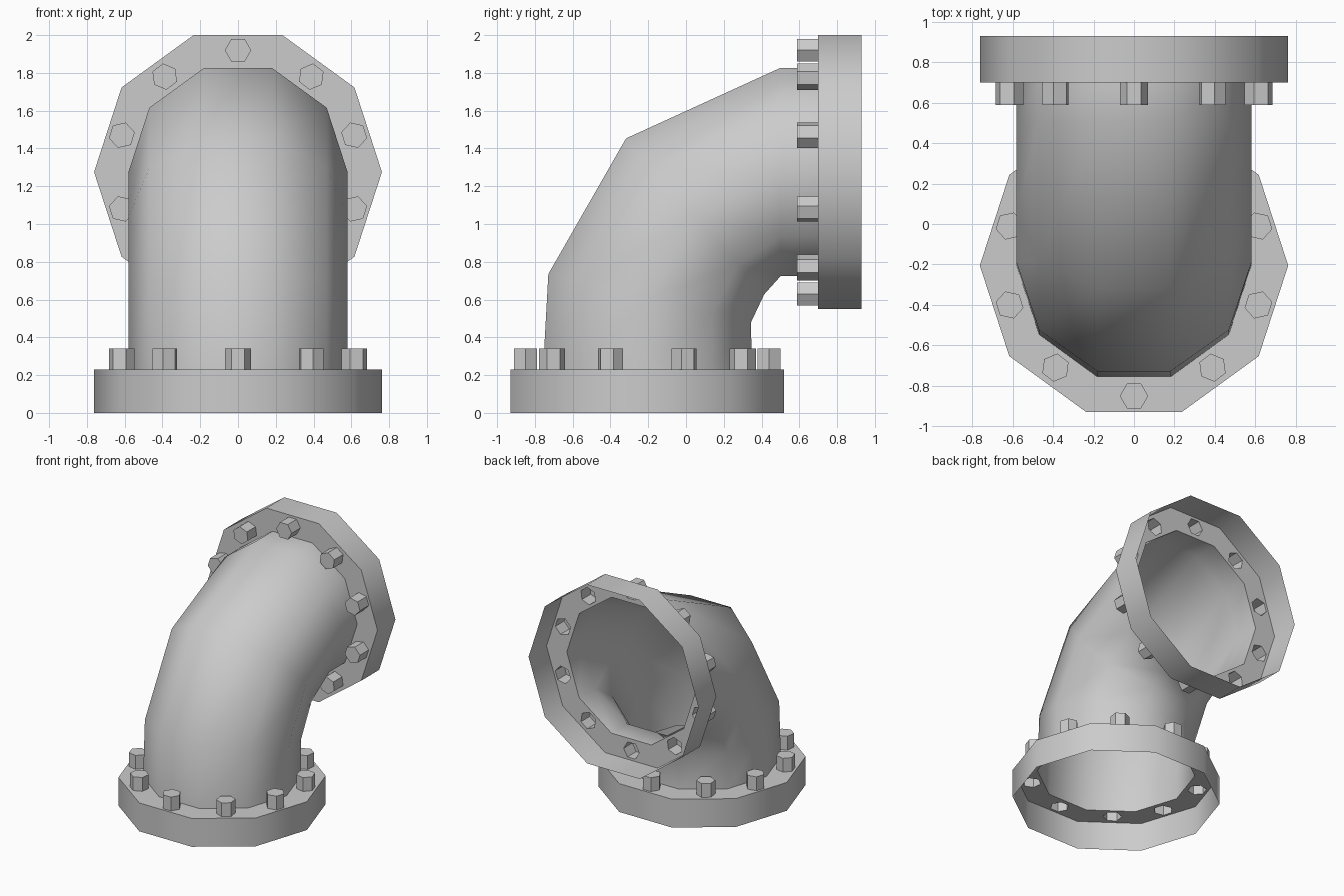
import bpy, bmesh
from math import sin, cos, pi, radians, atan2
from mathutils import Matrix, Vector

if "Cube" in bpy.data.objects:
    bpy.data.objects.remove(bpy.data.objects["Cube"])

SIDES, R_PIPE, R_FLANGE = 10, 0.58, 0.762
DEPTH, R_BOLT, H_BOLT = 0.23, 0.07, 0.112


def ngon(cx, cy, r, n, z=0.0, turn=0.0):
    return [Vector((cx + r * cos(turn + 2 * pi * i / n),
                    cy + r * sin(turn + 2 * pi * i / n), z)) for i in range(n)]


def loop(bm, points):
    return [bm.verts.new(p) for p in points]


def bridge(bm, a, b):
    n = len(a)
    for i in range(n):
        bm.faces.new((a[i], a[(i + 1) % n], b[(i + 1) % n], b[i]))


def finish(bm, name, matrix=Matrix()):
    me = bpy.data.meshes.new(name)
    bm.normal_update()
    bm.to_mesh(me)
    bm.free()
    ob = bpy.data.objects.new(name, me)
    bpy.context.collection.objects.link(ob)
    ob.matrix_world = matrix
    bpy.ops.object.select_all(action='DESELECT')
    ob.select_set(True)
    bpy.context.view_layer.objects.active = ob
    bpy.ops.object.shade_smooth_by_angle(angle=radians(45))


# bolt centres around the flange
quarter = [(0, 0.645), (0.388, 0.505), (0.615, 0.195)]
bolts = sorted({(sx * x, sy * y) for x, y in quarter for sx in (1, -1) for sy in (1, -1)})


def hexagon(c, z=0.0):
    return ngon(c[0], c[1], R_BOLT, 6, z, atan2(c[1], c[0]) + pi / 2)


def make_flange(name, matrix):
    # ring face pierced by bolt holes, with an open skirt
    bm = bmesh.new()
    outer = loop(bm, ngon(0, 0, R_FLANGE, SIDES))
    loops = [outer, loop(bm, ngon(0, 0, R_PIPE, SIDES))]
    loops += [loop(bm, hexagon(c)) for c in bolts]
    edges = [bm.edges.new((l[i - 1], l[i])) for l in loops for i in range(len(l))]
    bmesh.ops.triangle_fill(bm, edges=edges, use_beauty=True, normal=(0, 0, 1))
    bridge(bm, loop(bm, ngon(0, 0, R_FLANGE, SIDES, -DEPTH)), outer)
    finish(bm, name + "_flange", matrix)
    # hollow hexagonal bolt heads
    bm = bmesh.new()
    for c in bolts:
        top = loop(bm, hexagon(c, H_BOLT))
        bridge(bm, loop(bm, hexagon(c)), top)
        bm.faces.new(top)
    finish(bm, name + "_bolts", matrix)


make_flange("bottom", Matrix.Translation((0, -0.205, 0.23)))
make_flange("back", Matrix.Translation((0, 0.70, 1.275)) @ Matrix.Rotation(pi / 2, 4, 'X'))

# bent pipe: ring centre (y, z) and tilt
rings = [(-0.205, 0.23, 0), (-0.192, 0.608, 13.3), (0.048, 1.04, 48.5),
         (0.50, 1.275, 90), (0.70, 1.275, 90)]
bm = bmesh.new()
prev = None
for y, z, tilt in rings:
    m = Matrix.Translation((0, y, z)) @ Matrix.Rotation(-radians(tilt), 4, 'X')
    ring = loop(bm, [m @ p for p in ngon(0, 0, R_PIPE, SIDES)])
    if prev:
        bridge(bm, prev, ring)
    prev = ring
finish(bm, "elbow_pipe")
